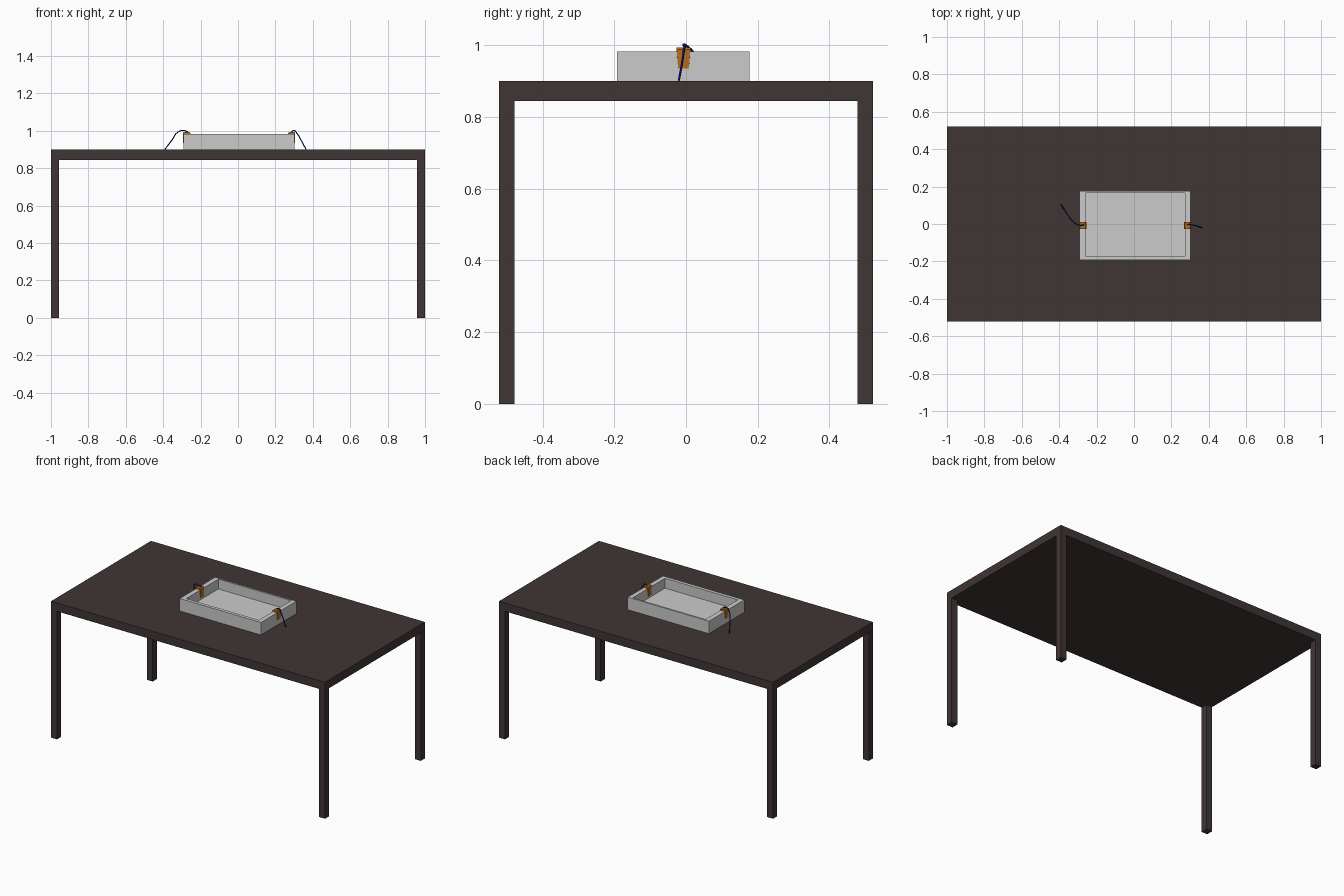
import bpy, bmesh
from mathutils import Vector

if "Cube" in bpy.data.objects:
    bpy.data.objects.remove(bpy.data.objects["Cube"])


def material(name, rgb):
    m = bpy.data.materials.new(name)
    m.diffuse_color = (*rgb, 1)
    m.use_nodes = True
    m.node_tree.nodes["Principled BSDF"].inputs["Base Color"].default_value = m.diffuse_color
    return m


wood = material("dark_wood", (0.051, 0.035, 0.035))
grey = material("light_grey", (0.6, 0.6, 0.6))
copper = material("copper", (0.47, 0.16, 0.01))
navy = material("navy_blue", (0.0, 0.005, 0.22))


def finish(name, bm, mat):
    bmesh.ops.recalc_face_normals(bm, faces=bm.faces)
    me = bpy.data.meshes.new(name)
    bm.to_mesh(me)
    bm.free()
    me.materials.append(mat)
    ob = bpy.data.objects.new(name, me)
    bpy.context.collection.objects.link(ob)
    return ob


def cube(bm, lo, hi):
    lo, hi = Vector(lo), Vector(hi)
    vs = bmesh.ops.create_cube(bm, size=1)["verts"]
    for v in vs:
        v.co = Vector([(lo[i] + hi[i]) / 2 + v.co[i] * (hi[i] - lo[i]) for i in range(3)])


def box(name, lo, hi, mat):
    bm = bmesh.new()
    cube(bm, lo, hi)
    return finish(name, bm, mat)


# table top and four legs
TOP = 0.9
box("table_top", (-1, -0.521, 0.845), (1, 0.521, TOP), wood)
for sx, side in ((-1, "left"), (1, "right")):
    for sy, end in ((-1, "front"), (1, "back")):
        xs = sorted((sx * 1.0, sx * 0.957))
        ys = sorted((sy * 0.521, sy * 0.478))
        box(f"{end}_{side}_leg", (xs[0], ys[0], 0), (xs[1], ys[1], 0.845), wood)

# open tray: block with its top face inset to the inner outline and pushed down
X0, X1, Y0, Y1, RIM = -0.291, 0.302, -0.192, 0.177, 0.982
bm = bmesh.new()
cube(bm, (X0, Y0, TOP), (X1, Y1, RIM))
bm.normal_update()
top = max(bm.faces, key=lambda f: f.calc_center_median().z)
bmesh.ops.inset_individual(bm, faces=[top], thickness=0.01)
for v in top.verts:
    v.co.x = -0.259 if v.co.x < 0 else 0.272
    v.co.y = -0.17 if v.co.y < 0 else 0.165
floor = bmesh.ops.extrude_discrete_faces(bm, faces=[top])["faces"][0]
for v in floor.verts:
    v.co.z = 0.917
finish("tray", bm, grey)


# copper clips: bent strips hooked over the end walls
def clip(name, outer, inner):
    s = 1 if inner > outer else -1
    t, ya, yb = 0.004, -0.026, 0.012
    o, i = outer - s * t, inner + s * t
    prof = [(outer, 0.935), (o, 0.935), (o, 0.988), (o + s * 0.006, 0.994),
            (i - s * 0.006, 0.994), (i, 0.988), (i, 0.930), (inner, 0.930),
            (inner, RIM + 0.001), (outer, RIM + 0.001)]
    bm = bmesh.new()
    f = bm.faces.new([bm.verts.new((x, ya, z)) for x, z in prof])
    ext = bmesh.ops.extrude_face_region(bm, geom=[f])["geom"]
    for v in ext:
        if isinstance(v, bmesh.types.BMVert):
            v.co.y = yb
    # taper the hanging tips slightly
    for v in bm.verts:
        if v.co.z < 0.94:
            v.co.y += 0.004 if v.co.y < 0 else -0.004
    finish(name, bm, copper)


clip("left_clip", X0, -0.259)
clip("right_clip", X1, 0.272)


# wires: thin smooth tubes from the clips down to the table
def wire(name, pts):
    cu = bpy.data.curves.new(name, "CURVE")
    cu.dimensions = "3D"
    cu.bevel_depth = 0.003
    cu.bevel_resolution = 2
    cu.use_fill_caps = True
    sp = cu.splines.new("BEZIER")
    sp.bezier_points.add(len(pts) - 1)
    for p, co in zip(sp.bezier_points, pts):
        p.co = co
        p.handle_left_type = p.handle_right_type = "AUTO"
    sp.resolution_u = 8
    cu.materials.append(navy)
    bpy.context.collection.objects.link(bpy.data.objects.new(name, cu))


wire("left_wire", [(-0.268, -0.004, 0.994), (-0.29, -0.007, 1.002), (-0.325, 0.012, 0.99),
                   (-0.35, 0.042, 0.955), (-0.39, 0.104, 0.902)])
wire("right_wire", [(0.284, -0.004, 0.99), (0.298, -0.003, 1.002), (0.316, -0.006, 0.985),
                    (0.337, -0.011, 0.95), (0.363, -0.02, 0.902)])
